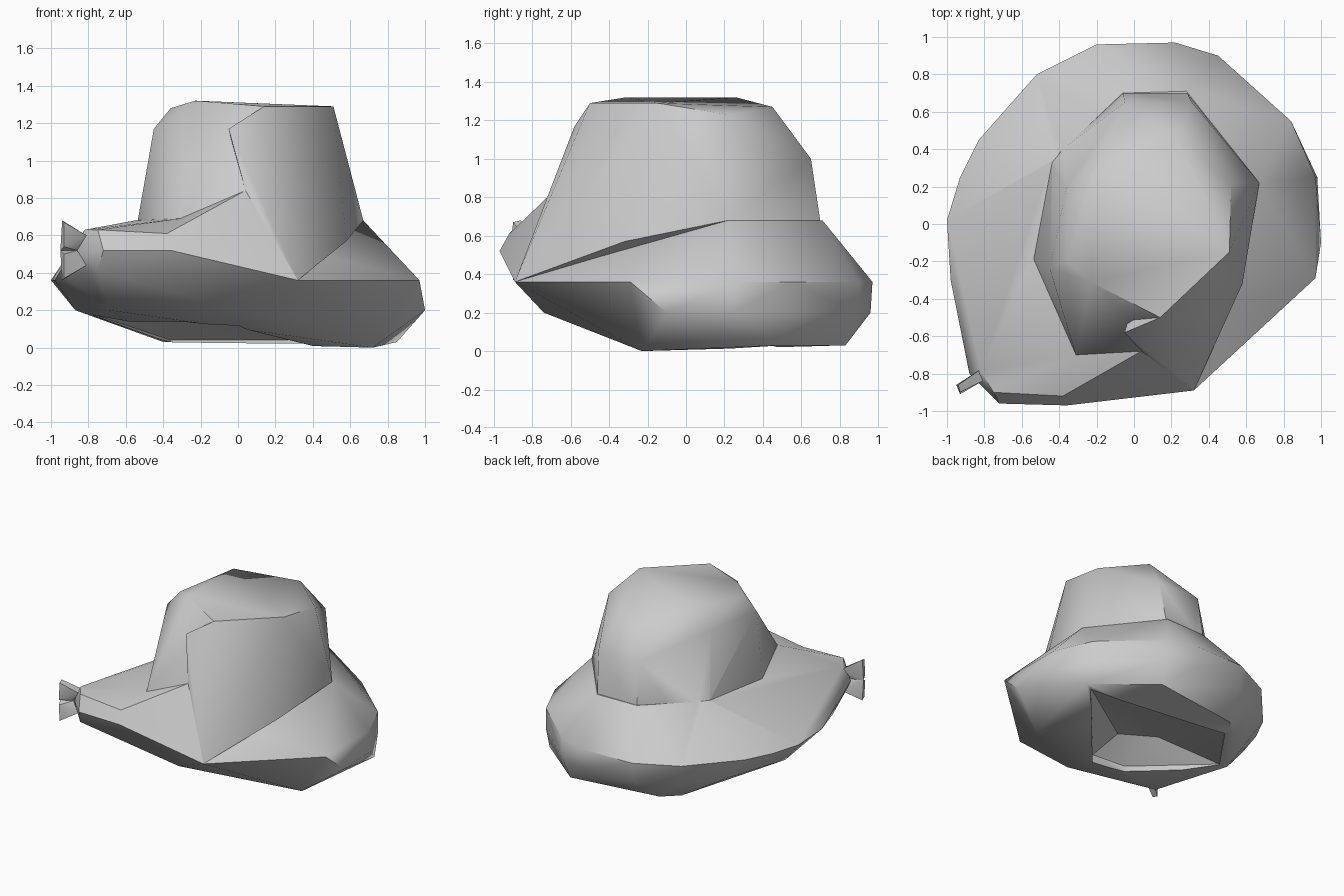
import bpy
import bmesh
import math

cube = bpy.data.objects.get("Cube")
if cube:
    bpy.data.objects.remove(cube, do_unlink=True)

# One plain grey for the whole model
grey = bpy.data.materials.new("plain_grey")
grey.use_nodes = True
grey.diffuse_color = (0.6, 0.6, 0.6, 1)
grey.node_tree.nodes["Principled BSDF"].inputs["Base Color"].default_value = grey.diffuse_color


def level(height, *outline):
    """Lift a flat outline to one height."""
    return [(x, y, height) for x, y in outline]


def faceted_solid(name, points):
    """Wrap a set of corner points in a convex faceted skin."""
    bm = bmesh.new()
    for point in points:
        bm.verts.new(point)
    result = bmesh.ops.convex_hull(bm, input=bm.verts)
    spare = {g for g in result["geom_interior"] + result["geom_unused"]
             if isinstance(g, bmesh.types.BMVert)}
    bmesh.ops.delete(bm, geom=list(spare), context="VERTS")
    bmesh.ops.recalc_face_normals(bm, faces=bm.faces)
    mesh = bpy.data.meshes.new(name)
    bm.to_mesh(mesh)
    bm.free()
    mesh.materials.append(grey)
    obj = bpy.data.objects.new(name, mesh)
    bpy.context.collection.objects.link(obj)
    return obj


def combine(target, part, operation="UNION"):
    """Fuse a part into the target, or carve it out, then discard the part."""
    boolean = target.modifiers.new("combine", "BOOLEAN")
    boolean.operation = operation
    boolean.solver = "EXACT"
    boolean.object = part
    graph = bpy.context.evaluated_depsgraph_get()
    mesh = bpy.data.meshes.new_from_object(target.evaluated_get(graph))
    target.modifiers.clear()
    target.data = mesh
    bpy.data.objects.remove(part, do_unlink=True)


def soften(obj, degrees):
    """Smooth shading that keeps the strong creases."""
    bpy.ops.object.select_all(action="DESELECT")
    obj.select_set(True)
    bpy.context.view_layer.objects.active = obj
    bpy.ops.object.shade_smooth_by_angle(angle=math.radians(degrees))


# Corners shared by neighbouring parts
crown_right = (0.51, -0.15, 1.29)
crown_front = (0.14, -0.5, 1.29)
crown_side_top = (0.52, 0.22, 1.23)
ridge_top = (-0.05, -0.58, 1.17)
ridge_bend = (0.04, -0.68, 0.84)
ridge_foot = (-0.38, -0.92, 0.61)
recess_foot = (-0.31, -0.7, 0.69)
rim_corner = (0.32, -0.89, 0.36)
snub_corner = (-0.36, -0.97, 0.52)
right_shoulder = (0.67, 0.22, 0.68)
right_valley = (0.58, -0.32, 0.57)
core = (0.1, 0, 0.5)

# Wide rounded base, its underside rising towards the front
underside = level(0.03, (0.85, 0.49), (0.43, 0.83), (-0.28, 0.73), (-0.4, 0.62))
lower_rim = level(0.2, (0, -0.74), (-0.69, -0.58), (-0.87, 0), (-0.71, 0.48),
                  (-0.47, 0.77), (-0.2, 0.94), (0.22, 0.96), (0.45, 0.9), (0.84, 0.55),
                  (0.98, 0.25), (1, -0.1))
upper_rim = level(0.36, (-1, 0.02), (-0.98, -0.3), (-0.9, -0.55),
                  (0.97, -0.29), (0.97, 0.25), (0.84, 0.55), (0.45, 0.9), (0.22, 0.97),
                  (-0.2, 0.96), (-0.52, 0.8), (-0.83, 0.45), (-0.93, 0.25))
shoulder = level(0.68, (-0.55, -0.18), (-0.43, 0.35), (-0.06, 0.7), (0.28, 0.71))
snub_end = (level(0.52, (-0.72, -0.96), (-0.88, -0.8))
            + level(0.41, (-0.75, -0.9), (-0.82, -0.82))
            + level(0.63, (-0.6, -0.84), (-0.75, -0.9), (-0.82, -0.79), (-0.63, -0.55)))
body = faceted_solid("body", underside + lower_rim + upper_rim + shoulder + snub_end
                     + [(0.72, -0.23, 0), rim_corner, snub_corner, ridge_foot, recess_foot,
                        right_shoulder])

# Tall crown with a tilted flat top
crown_foot = level(0.6, (-0.55, -0.18), (-0.45, 0.35), (-0.06, 0.71), (0.28, 0.71))
crown_side = [(-0.45, -0.24, 1.17), (-0.36, -0.2, 1.28), (-0.36, 0.2, 1.17), (-0.05, 0.65, 1),
              (0.31, 0.65, 1), recess_foot, ridge_bend, right_shoulder]
crown_top = [(-0.22, 0.26, 1.32), (-0.23, -0.31, 1.32), (0.23, 0.45, 1.27), crown_side_top,
             crown_right, crown_front]
combine(body, faceted_solid("crown", crown_foot + crown_side + crown_top))

# Broad sloping panel joining the crown to the front rim
combine(body, faceted_solid("front_panel", [
    crown_right, crown_front, crown_side_top, ridge_top, ridge_bend, rim_corner,
    right_shoulder, right_valley, core]))

# Low ledge running from the panel to the snub end
combine(body, faceted_solid("front_ledge", [
    ridge_bend, ridge_foot, recess_foot, rim_corner, snub_corner, core]))

# Shallow hollow in the underside, steepest at the front
hollow_mouth = level(-0.05, (0.78, 0.45), (-0.36, 0.58), (-0.8, 0.02), (-0.28, -0.44),
                     (0, -0.46), (0.35, 0.25))
hollow_roof = level(0.32, (-0.35, -0.15), (-0.1, -0.3))
hollow_edge = level(0.18, (-0.78, 0.02), (-0.28, -0.44), (0, -0.46))
hollow_back = level(0.04, (0.78, 0.45), (-0.36, 0.58))
combine(body, faceted_solid("hollow", hollow_mouth + hollow_roof + hollow_edge + hollow_back),
        "DIFFERENCE")
soften(body, 38)

# Small forked tip at the snub end
for name, side in (("upper_tip", 1), ("lower_tip", -1)):
    middle = 0.52
    corners = [(-0.81, -0.77, middle + side * 0.08), (-0.81, -0.84, middle + side * 0.08),
               (-0.86, -0.83, middle), (-0.95, -0.86, middle), (-0.93, -0.91, middle + side * 0.02),
               (-0.94, -0.86, middle + side * 0.16), (-0.93, -0.9, middle + side * 0.15)]
    soften(faceted_solid(name, corners), 38)
